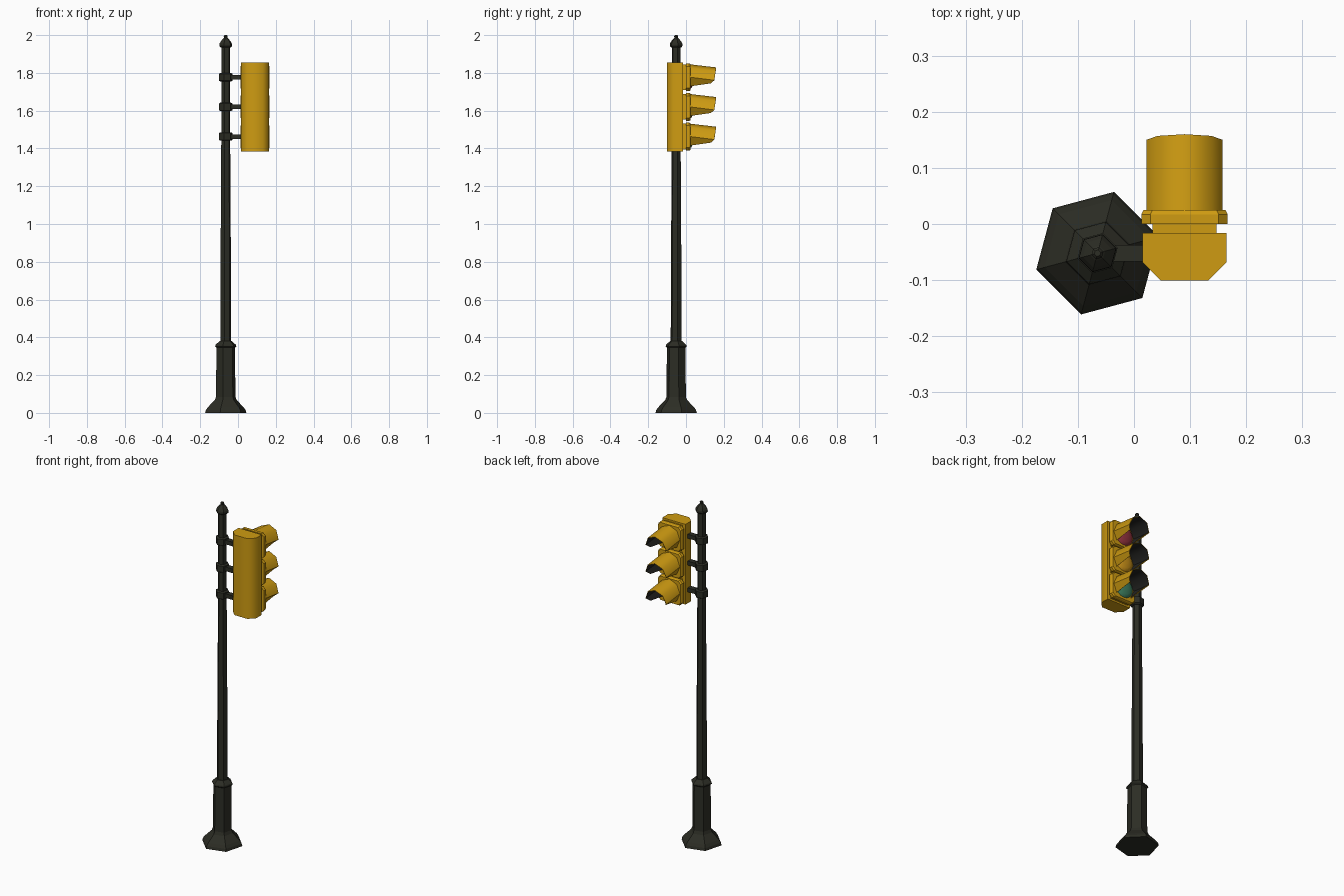
import bpy, bmesh, math
from mathutils import Vector

if "Cube" in bpy.data.objects:
    bpy.data.objects.remove(bpy.data.objects["Cube"])


def material(name, rgb):
    m = bpy.data.materials.new(name)
    m.use_nodes = True
    m.diffuse_color = (*rgb, 1)
    m.node_tree.nodes["Principled BSDF"].inputs["Base Color"].default_value = (*rgb, 1)
    return m


IRON = material("dark iron", (0.025, 0.026, 0.018))
YELLOW = material("signal yellow", (0.62, 0.33, 0.006))
BLACK = material("visor lining", (0.018, 0.018, 0.016))
RED = material("red lens", (0.30, 0.035, 0.05))
AMBER = material("amber lens", (0.62, 0.30, 0.01))
GREEN = material("green lens", (0.05, 0.22, 0.12))

POLE_X, POLE_Y = -0.065, -0.052
HEAD_X = 0.09
LEVELS = {"top": (1.777, RED), "middle": (1.62, AMBER), "bottom": (1.463, GREEN)}


def finish(name, bm, mats, smooth=False):
    bmesh.ops.recalc_face_normals(bm, faces=bm.faces)
    mesh = bpy.data.meshes.new(name)
    bm.to_mesh(mesh)
    bm.free()
    for m in mats:
        mesh.materials.append(m)
    ob = bpy.data.objects.new(name, mesh)
    bpy.context.collection.objects.link(ob)
    if smooth:
        bpy.ops.object.select_all(action="DESELECT")
        ob.select_set(True)
        bpy.context.view_layer.objects.active = ob
        bpy.ops.object.shade_smooth_by_angle(angle=math.radians(50))
    return ob


def loft(name, rings, mats, smooth=False):
    """Skin a stack of equal-length point rings and cap both ends."""
    bm = bmesh.new()
    rows = [[bm.verts.new(p) for p in ring] for ring in rings]
    n = len(rows[0])
    for a, b in zip(rows, rows[1:]):
        for i in range(n):
            j = (i + 1) % n
            bm.faces.new((a[i], a[j], b[j], b[i]))
    bm.faces.new(rows[0])
    bm.faces.new(rows[-1])
    return finish(name, bm, mats, smooth)


def hex_turn(name, profile):
    """Six-sided turned shape around the pole axis; profile is (radius, z)."""
    angles = [math.radians(15 + 60 * k) for k in range(6)]
    rings = [[(POLE_X + r * math.cos(a), POLE_Y + r * math.sin(a), z) for a in angles]
             for r, z in profile]
    return loft(name, rings, [IRON])


def box(name, lo, hi, mat):
    rings = [[(lo[0], lo[1], z), (hi[0], lo[1], z), (hi[0], hi[1], z), (lo[0], hi[1], z)]
             for z in (lo[2], hi[2])]
    return loft(name, rings, [mat])


# Pole: base, shaft and finial
hex_turn("pole_base", [(0.113, 0), (0.109, 0.015), (0.098, 0.03), (0.06, 0.068),
                       (0.053, 0.085), (0.051, 0.345), (0.058, 0.352), (0.056, 0.36),
                       (0.034, 0.38)])
hex_turn("pole_shaft", [(0.030, 0.37), (0.029, 0.7), (0.024, 1.5), (0.024, 1.95)])
hex_turn("pole_finial", [(0.028, 1.935), (0.035, 1.943), (0.034, 1.955), (0.027, 1.967),
                         (0.014, 1.982), (0.010, 1.985), (0.011, 1.995), (0.006, 2.0)])

# Housing: a chamfered column behind the lamps
half = [(0.042, -0.101), (0.075, -0.068), (0.075, -0.016)]
outline = half + [(-x, y) for x, y in reversed(half)]
loft("signal_housing",
     [[(HEAD_X + x, y, z) for x, y in outline] for z in (1.385, 1.855)], [YELLOW], True)


def door(name, z):
    """Lamp door with clipped corners and a slightly bevelled front."""
    def ring(w, h, c, y):
        quarter = [(w, h - c), (w - c, h)]
        pts = quarter + [(-x, v) for x, v in reversed(quarter)]
        pts += [(-x, -v) for x, v in quarter] + [(x, -v) for x, v in reversed(quarter)]
        return [(HEAD_X + x, y, z + v) for x, v in pts]
    loft(name, [ring(0.077, 0.074, 0.016, 0.0), ring(0.077, 0.074, 0.016, 0.017),
                ring(0.073, 0.070, 0.016, 0.025)], [YELLOW])


def visor(name, z):
    """Octagonal hood, long on top and cut back toward its open underside."""
    reach = {0: 0.160, 45: 0.157, 90: 0.150, 135: 0.132}
    bm = bmesh.new()
    strip = []
    for deg in range(-135, 136, 45):
        a = math.radians(deg)
        x, v = 0.068 * math.sin(a), 0.068 * math.cos(a)
        drop = 0.016 if abs(deg) < 120 else -0.016
        strip.append((bm.verts.new((HEAD_X + x, 0.022, z + v)),
                      bm.verts.new((HEAD_X + x, reach[abs(deg)], z + v - drop))))
    for (a, b), (c, d) in zip(strip, strip[1:]):
        bm.faces.new((a, c, d, b))
    # Face the outside, so the shell thickens inward
    bmesh.ops.recalc_face_normals(bm, faces=bm.faces)
    bm.normal_update()
    mid = Vector((HEAD_X, 0.09, z))
    if sum((f.calc_center_median() - mid).dot(f.normal) for f in bm.faces) < 0:
        bmesh.ops.reverse_faces(bm, faces=bm.faces)
    # Lining: duplicate shell just inside, facing inward
    copy = bmesh.ops.duplicate(bm, geom=bm.verts[:] + bm.edges[:] + bm.faces[:])["geom"]
    inner = [g for g in copy if isinstance(g, bmesh.types.BMFace)]
    for vert in [g for g in copy if isinstance(g, bmesh.types.BMVert)]:
        vert.co.x = HEAD_X + (vert.co.x - HEAD_X) * 0.95
        vert.co.z = z + (vert.co.z - z) * 0.95
    bmesh.ops.reverse_faces(bm, faces=inner)
    for f in inner:
        f.material_index = 1
    # Close the rim between shell and lining
    rim = [e for e in bm.edges if e.is_boundary]
    for f in bmesh.ops.bridge_loops(bm, edges=rim)["faces"]:
        f.material_index = 0
    finish(name, bm, [YELLOW, BLACK], True)


def lens(name, z, mat):
    """Shallow domed lens."""
    rings = [[(HEAD_X + r * math.cos(math.tau * k / 16), y,
               z + r * math.sin(math.tau * k / 16)) for k in range(16)]
             for r, y in ((0.06, 0.02), (0.058, 0.028), (0.042, 0.036), (0.018, 0.04))]
    loft(name, rings, [mat], True)


# Repeated parts at the three lamp levels
for level, (z, colour) in LEVELS.items():
    door(level + "_door", z)
    box(level + "_door_mount", (0.033, -0.02, z - 0.068), (0.147, 0.002, z + 0.068), YELLOW)
    visor(level + "_visor", z)
    lens(level + "_lens", z, colour)
    hex_turn(level + "_collar", [(0.030, z - 0.022), (0.037, z - 0.018),
                                 (0.037, z + 0.018), (0.030, z + 0.022)])
    box(level + "_arm", (POLE_X + 0.01, -0.067, z - 0.012), (0.02, -0.037, z + 0.012), IRON)
